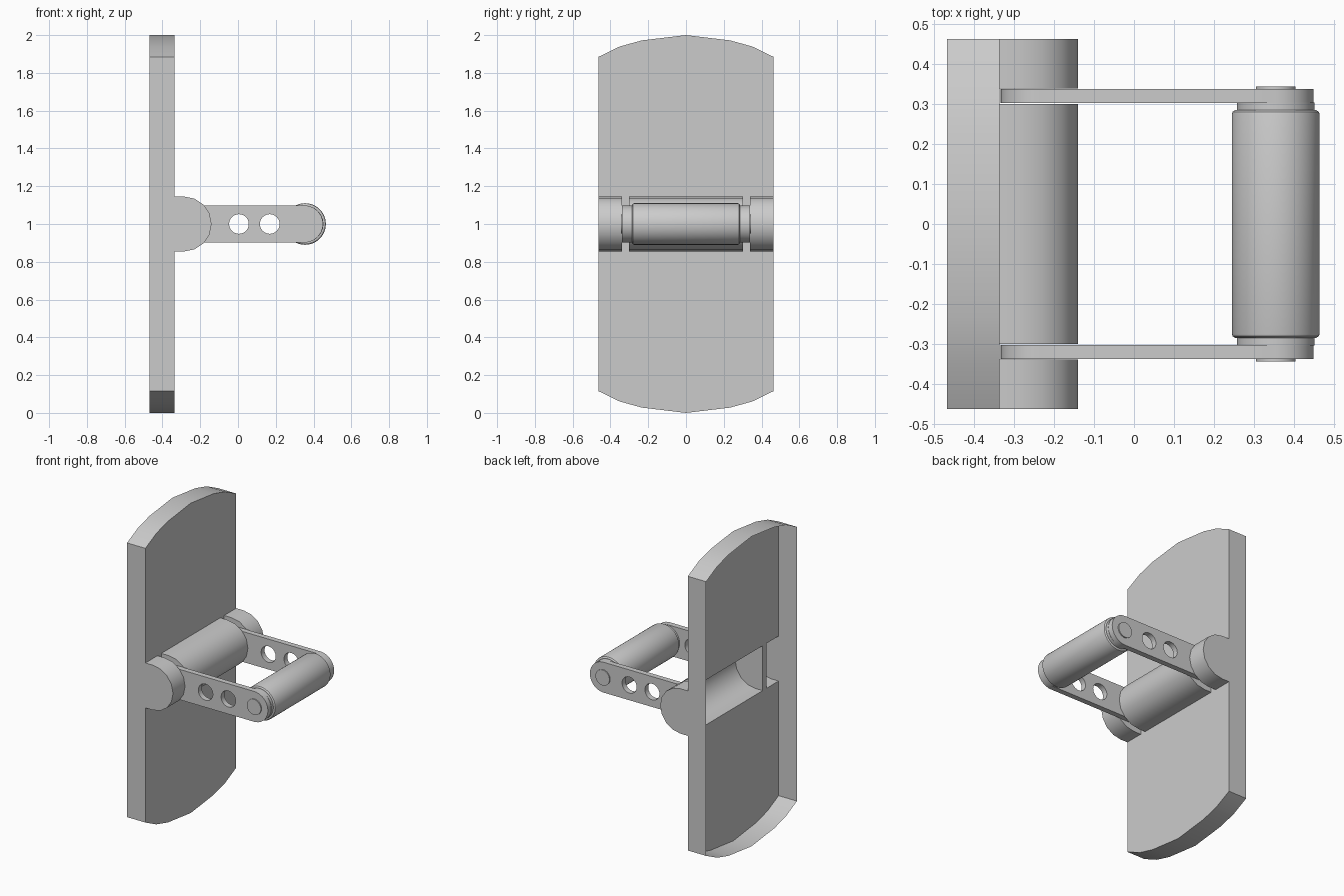
import bpy, bmesh
from math import sin, cos, pi

if "Cube" in bpy.data.objects:
    bpy.data.objects.remove(bpy.data.objects["Cube"])

FRONT, BACK, HALF = -0.337, -0.468, 0.463   # plate faces and half width
LOW, HIGH = 0.855, 1.145                    # housing height range
SLOT_IN, SLOT_OUT = 0.301, 0.340            # arm slots along y
AXLE_X = 0.355


def finish(name, bm):
    bmesh.ops.remove_doubles(bm, verts=bm.verts, dist=1e-5)
    bmesh.ops.recalc_face_normals(bm, faces=bm.faces)
    me = bpy.data.meshes.new(name)
    bm.to_mesh(me)
    bm.free()
    return link(name, me)


def link(name, me):
    ob = bpy.data.objects.new(name, me)
    bpy.context.collection.objects.link(ob)
    bpy.ops.object.select_all(action='DESELECT')
    ob.select_set(True)
    bpy.context.view_layer.objects.active = ob
    bpy.ops.object.shade_smooth_by_angle(angle=0.53)
    return ob


def face(bm, pts):
    bm.faces.new([bm.verts.new(p) for p in pts])


def arc(cx, cz, r, a0, a1, n):
    return [(cx + r * cos(a0 + (a1 - a0) * i / n),
             cz + r * sin(a0 + (a1 - a0) * i / n)) for i in range(n + 1)]


# Back plate: thin open-backed shell with arched top and bottom
bm = bmesh.new()
half = [(0.35, 1.94), (0.233, 1.972)]
top = [(HALF, 1.885)] + half + [(0, 2.0)] + [(-y, z) for y, z in half[::-1]] + [(-HALF, 1.885)]
seam = [-HALF, -SLOT_OUT, -SLOT_IN, SLOT_IN, SLOT_OUT, HALF]
upper = top + [(y, HIGH) for y in seam]
lower = [(y, 2 - z) for y, z in upper]
for panel in (upper, lower):
    face(bm, [(FRONT, y, z) for y, z in panel])
for s in (-1, 1):   # closed strips behind the arm slots
    face(bm, [(FRONT, s * y, z) for y, z in
              ((SLOT_IN, LOW), (SLOT_OUT, LOW), (SLOT_OUT, HIGH), (SLOT_IN, HIGH))])
outline = (top + [(-HALF, HIGH), (-HALF, LOW)]
           + [(y, 2 - z) for y, z in top[::-1]] + [(HALF, LOW), (HALF, HIGH)])
for (y0, z0), (y1, z1) in zip(outline, outline[1:] + outline[:1]):
    face(bm, [(FRONT, y0, z0), (FRONT, y1, z1), (BACK, y1, z1), (BACK, y0, z0)])
finish("back_plate", bm)

# Housing: three hollow rounded segments, open towards the back
profile = [(FRONT, LOW)] + arc(-0.285, 1, 0.145, -pi / 2, pi / 2, 8) + [(FRONT, HIGH)]
for name, y0, y1 in (("housing_front", -HALF, -SLOT_OUT),
                     ("housing_middle", -SLOT_IN, SLOT_IN),
                     ("housing_rear", SLOT_OUT, HALF)):
    bm = bmesh.new()
    for (xa, za), (xb, zb) in zip(profile, profile[1:]):
        face(bm, [(xa, y0, za), (xb, y0, zb), (xb, y1, zb), (xa, y1, za)])
    for y in (y0, y1):
        face(bm, [(x, y, z) for x, z in profile])
    finish(name, bm)


def lathe(name, prof, steps=48):
    """Revolve (radius, y) points about the handle axle."""
    bm = bmesh.new()
    vs = [bm.verts.new((AXLE_X + r, y, 1)) for r, y in prof]
    es = [bm.edges.new(e) for e in zip(vs, vs[1:])]
    bmesh.ops.spin(bm, geom=vs + es, cent=(AXLE_X, 0, 1), axis=(0, 1, 0),
                   angle=2 * pi, steps=steps)
    return finish(name, bm)


# Arms: rounded bars with two round holes
def arm(name, y):
    cu = bpy.data.curves.new(name, 'CURVE')
    cu.dimensions = '2D'
    cu.fill_mode = 'BOTH'
    cu.extrude = 0.0175
    bar = arc(0.352, 1, 0.098, -pi / 2, pi / 2, 20) + arc(-0.236, 1, 0.098, pi / 2, 1.5 * pi, 20)
    holes = [arc(cx, 1, 0.052, 0, 2 * pi, 32)[:-1] for cx in (0.005, 0.168)]
    for pts in [bar] + holes:
        sp = cu.splines.new('POLY')
        sp.points.add(len(pts) - 1)
        for p, (x, z) in zip(sp.points, pts):
            p.co = (x, z, 0, 1)
        sp.use_cyclic_u = True
    tmp = bpy.data.objects.new(name + "_outline", cu)
    bpy.context.collection.objects.link(tmp)
    bpy.context.view_layer.update()
    me = bpy.data.meshes.new_from_object(tmp.evaluated_get(bpy.context.evaluated_depsgraph_get()))
    bpy.data.objects.remove(tmp)
    bm = bmesh.new()
    bm.from_mesh(me)
    for v in bm.verts:
        v.co = (v.co.x, y - v.co.z, v.co.y)
    finish(name, bm)


for side, s in (("front", -1), ("rear", 1)):
    arm(side + "_arm", s * 0.3205)
    lathe(side + "_boss", [(0, s * 0.28), (0.097, s * 0.28), (0.097, s * 0.304), (0, s * 0.304)])
    lathe(side + "_pin_cap", [(0, s * 0.33), (0.05, s * 0.33), (0.05, s * 0.345), (0, s * 0.345)])

# Roller grip with chamfered ends
lathe("roller", [(0, -0.285), (0.102, -0.285), (0.108, -0.281), (0.11, -0.275),
                 (0.11, 0.275), (0.108, 0.281), (0.102, 0.285), (0, 0.285)])
